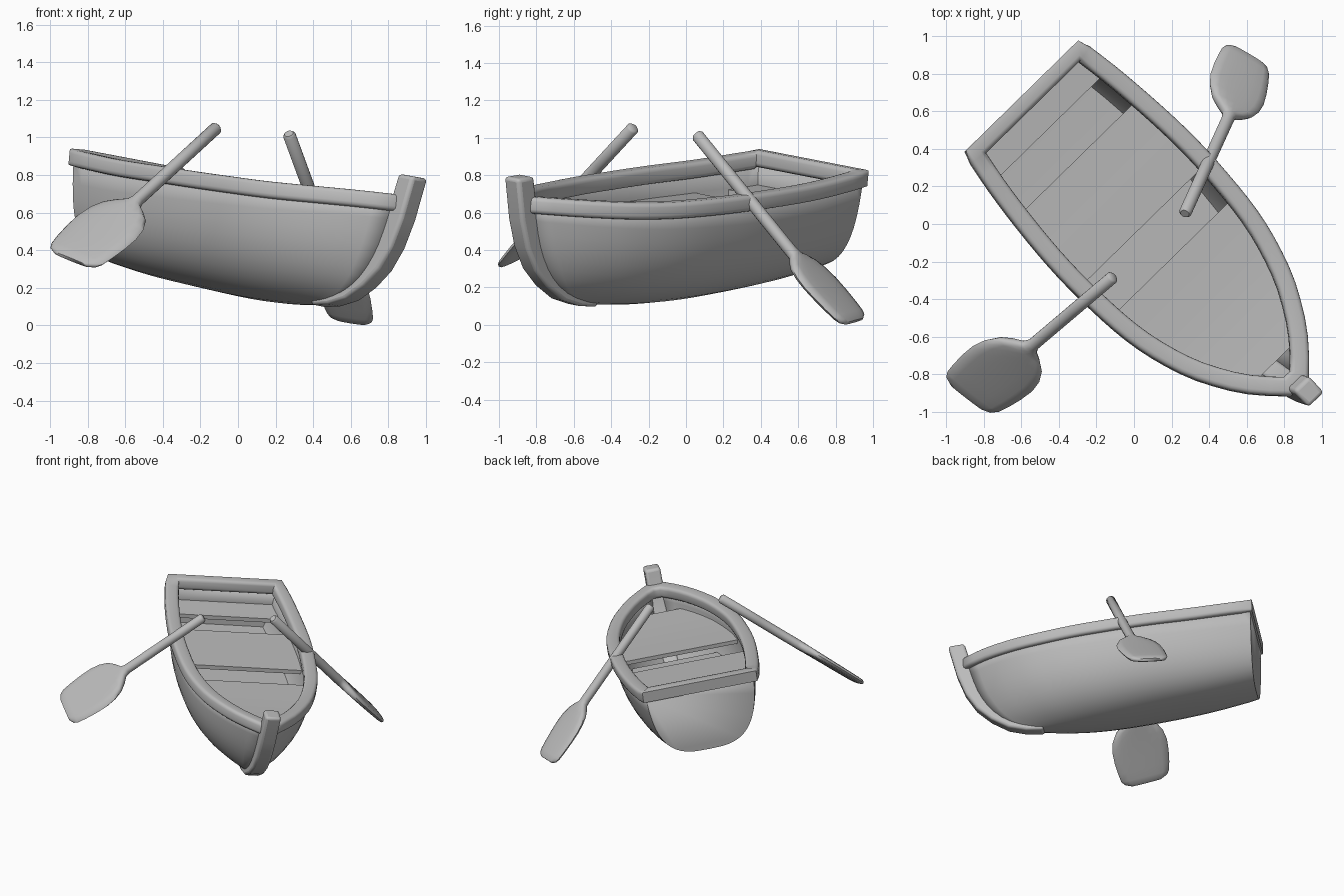
import bpy, bmesh, math
from mathutils import Vector, Matrix

if "Cube" in bpy.data.objects:
    bpy.data.objects.remove(bpy.data.objects["Cube"])

wood = bpy.data.materials.new("grey_wood")
wood.diffuse_color = (0.5, 0.5, 0.5, 1)
wood.use_nodes = True
wood.node_tree.nodes["Principled BSDF"].inputs["Base Color"].default_value = wood.diffuse_color

# Boat frame: local x runs to the bow, with a slight roll to one side
BOAT = (Matrix.Translation((0.03, 0.03, 0.8)) @ Matrix.Rotation(math.radians(-45.6), 4, 'Z')
        @ Matrix.Rotation(-0.135, 4, 'X') @ Matrix.Translation((0, 0, -0.8)))

# Tables along the boat: rail half width, rail top, keel height, bow position by height
WIDTH = [(-.92, .435), (-.6, .485), (-.2, .52), (.1, .52), (.45, .488), (.75, .405),
         (.95, .305), (1.1, .2), (1.24, .065)]
RAIL = [(-.92, .885), (-.5, .822), (-.14, .782), (.3, .737), (.7, .705), (1.24, .69)]
KEEL = [(-.92, .34), (-.5, .257), (0, .187), (.4, .145), (.8, .122), (1.24, .12)]
BOW = [(.1, .76), (.2, .97), (.35, 1.1), (.55, 1.18), (.8, 1.24)]


def curve(pts, x):
    """Smooth interpolation through a table of points."""
    x = min(max(x, pts[0][0]), pts[-1][0])
    i = max(k for k in range(len(pts) - 1) if pts[k][0] <= x)

    def slope(k):
        a, b = pts[max(k - 1, 0)], pts[min(k + 1, len(pts) - 1)]
        return (b[1] - a[1]) / (b[0] - a[0])
    h = pts[i + 1][0] - pts[i][0]
    t = (x - pts[i][0]) / h
    return ((2*t**3 - 3*t**2 + 1) * pts[i][1] + (t**3 - 2*t**2 + t) * h * slope(i)
            + (3*t**2 - 2*t**3) * pts[i + 1][1] + (t**3 - t**2) * h * slope(i + 1))


def make(name, verts, faces, matrix=BOAT, bevel=0, solid=0, angle=40):
    me = bpy.data.meshes.new(name)
    me.from_pydata([matrix @ Vector(v) for v in verts], [], faces)
    bm = bmesh.new()
    bm.from_mesh(me)
    bmesh.ops.recalc_face_normals(bm, faces=bm.faces)
    bm.to_mesh(me)
    bm.free()
    me.materials.append(wood)
    ob = bpy.data.objects.new(name, me)
    bpy.context.collection.objects.link(ob)
    if solid:
        m = ob.modifiers.new("thickness", 'SOLIDIFY')
        m.thickness, m.offset = solid, 0
    if bevel:
        m = ob.modifiers.new("round", 'BEVEL')
        m.width, m.segments, m.limit_method = bevel, 3, 'ANGLE'
        m.angle_limit = math.radians(35)
    bpy.context.view_layer.objects.active = ob
    ob.select_set(True)
    bpy.ops.object.shade_smooth_by_angle(angle=math.radians(angle))
    ob.select_set(False)
    return ob


def bridge(rows, n, closed=True):
    """Quads between successive rows of n vertices."""
    return [(r*n + k, r*n + (k + 1) % n, (r + 1)*n + (k + 1) % n, (r + 1)*n + k)
            for r in range(rows - 1) for k in range(n if closed else n - 1)]


# Hull skin: rounded sections from stern to raked bow, closed by the transom
NS, NA = 28, 24


def power(f):
    return .63 + .25 * f


verts = []
for i in range(NS + 1):
    f = i / NS
    s = -.9 + 2.12 * f
    w = max(curve(WIDTH, s) - .045, .03)
    zr, zk = curve(RAIL, s) - .04, curve(KEEL, s)
    p = power(f)
    for j in range(NA + 1):
        a = math.pi * (j / NA - .5)
        y = w * math.copysign(abs(math.sin(a)) ** p, a)
        d = max(math.cos(a), 0) ** p
        z = zr - (zr - zk) * d
        y *= 1 - .1 * d * (1 - f)
        verts.append((-.88 + f * (curve(BOW, z) + .88), y, z))
faces = bridge(NS + 1, NA + 1, False) + [tuple(range(NA + 1))]
make("hull", verts, faces, solid=.03)

# Gunwale rail: mitred closed ring with a rounded section following the outline
side = [(s, curve(WIDTH, s)) for s in [-.92 + 2.16 * k / 26 for k in range(27)]]
loop = [Vector(p) for p in side] + [Vector((s, -w)) for s, w in reversed(side)]
n = len(loop)
# section points: (inward, down), four rounded corners
r, sec = .024, []
for cx, cz, a0 in [(r, r, 180), (.1 - r, r, 270), (.1 - r, .09 - r, 0), (r, .09 - r, 90)]:
    for st in (0, 30, 60, 90):
        a = math.radians(a0 + st)
        sec.append((cx + r * math.cos(a), cz + r * math.sin(a)))
verts = []
for k, p in enumerate(loop):
    d0 = (p - loop[k - 1]).normalized()
    d1 = (loop[(k + 1) % n] - p).normalized()
    n0, n1 = Vector((d0.y, -d0.x)), Vector((d1.y, -d1.x))
    m = (n0 + n1).normalized()
    m = m / max(m.dot(n0), .5)
    cut = .015 if k in (0, n - 1) else 0   # soften the stern corners
    z = curve(RAIL, p.x)
    for u, v in sec:
        q = p + m * max(u, cut)
        verts.append((q.x, q.y, z - v))
c = len(sec)
faces = bridge(n, c) + [((n - 1)*c + k, (n - 1)*c + (k + 1) % c, (k + 1) % c, k) for k in range(c)]
make("gunwale", verts, faces, angle=50)

# Stem post: curved bar up the bow
outer = [(.66, .095), (.79, .1), (.92, .13), (1.045, .2), (1.15, .29), (1.23, .41), (1.29, .56), (1.35, .785)]
inner = [(.66, .15), (.76, .155), (.86, .185), (.96, .25), (1.04, .34), (1.11, .45), (1.17, .59), (1.23, .8)]
verts = []
for (xo, zo), (xi, zi) in zip(outer, inner):
    verts += [(xo, -.058, zo), (xo, .058, zo), (xi, .058, zi), (xi, -.058, zi)]
e = len(verts)
make("stem", verts, bridge(len(outer), 4) + [(3, 2, 1, 0), (e - 4, e - 3, e - 2, e - 1)], bevel=.02)


# Inside boards: plates cut to the hull width at their depth below the rail
def board(name, s0, s1, depth, thick=.03, steps=10):
    verts = []
    for k in range(steps + 1):
        s = s0 + (s1 - s0) * k / steps
        zr, zk = curve(RAIL, s), curve(KEEL, s)
        z = zr - depth
        f = min((s + .88) / (curve(BOW, z) + .88), 1)
        p = power(f)
        d = min((depth + thick - .04) / (zr - .04 - zk), .98)
        w = max(curve(WIDTH, -.9 + 2.12 * f) - .05, .02) * (1 - d ** (2 / p)) ** (p / 2)
        w *= 1 - .1 * d * (1 - f)
        verts += [(s, -w, z), (s, w, z), (s, w, z - thick), (s, -w, z - thick)]
    e = len(verts)
    make(name, verts, bridge(steps + 1, 4) + [(3, 2, 1, 0), (e - 4, e - 3, e - 2, e - 1)], angle=30)


board("floor", -.87, .6, .36)
board("stern_seat", -.87, -.68, .18)
board("middle_seat", -.46, .04, .17)
board("front_deck", .27, 1.05, .16)


# Oars: round shaft running into a flat, rounded blade
def oar(name, grip, neck, tip, across, half):
    grip, neck, tip = Vector(grip), Vector(neck), Vector(tip)
    axis = (tip - grip).normalized()
    w = Vector(across)
    w = (w - axis * w.dot(axis)).normalized()
    up = axis.cross(w)
    r = .034
    rings = [(grip, r*.7, r*.7), (grip.lerp(neck, .015), r, r), (grip.lerp(neck, .5), r, r), (neck, r, r)]
    for t, b, h in [(.06, .24, .034), (.12, .48, .032), (.2, .74, .03), (.32, .92, .028), (.46, 1, .026),
                    (.62, .99, .025), (.78, .94, .024), (.9, .88, .023), (.96, .78, .021), (1, .56, .012)]:
        rings.append((neck.lerp(tip, t), b * half, h))
    verts, m = [], 16
    for c, a, b in rings:
        for k in range(m):
            t = 2 * math.pi * k / m
            x, y = math.cos(t), math.sin(t)
            y = math.copysign(abs(y) ** (.5 if a > b * 2 else 1), y)
            verts.append(c + w * a * x + up * b * y)
    e = len(verts)
    make(name, verts, bridge(len(rings), m) + [tuple(range(m)), tuple(range(e - m, e))],
         matrix=Matrix(), angle=50)


oar("left_oar", (-.11, -.28, 1.055), (-.535, -.64, .665), (-.89, -.92, .35), (.77, -.57, -.29), .208)
oar("right_oar", (.27, .055, 1.02), (.5, .56, .395), (.605, .9, .018), (.85, -.48, -.15), .165)
